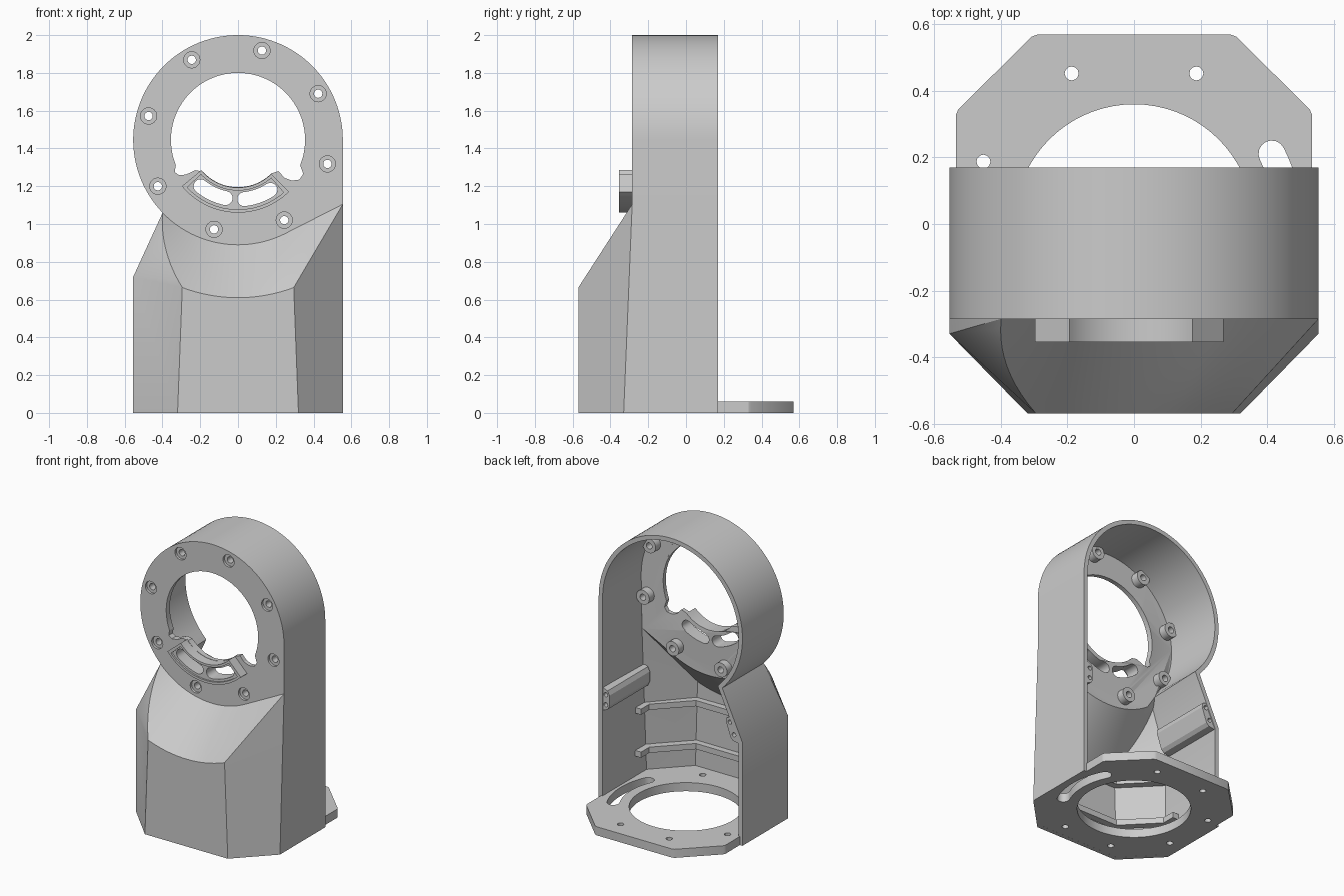
import bpy, bmesh, math
from math import sin, cos, radians, pi

if "Cube" in bpy.data.objects:
    bpy.data.objects.remove(bpy.data.objects["Cube"])

ZC, R = 1.445, 0.555          # ring centre height and outer radius
Y0, YB, YF = -0.285, 0.17, -0.57   # ring front, open back, lower front

grey = bpy.data.materials.new("plain_grey")
grey.diffuse_color = (0.6, 0.6, 0.6, 1)
grey.use_nodes = True
grey.node_tree.nodes["Principled BSDF"].inputs["Base Color"].default_value = grey.diffuse_color


def make(name, bm):
    bmesh.ops.recalc_face_normals(bm, faces=bm.faces)
    me = bpy.data.meshes.new(name)
    bm.to_mesh(me)
    bm.free()
    me.materials.append(grey)
    ob = bpy.data.objects.new(name, me)
    bpy.context.collection.objects.link(ob)
    return ob


def prisms(name, outlines, axis, a, b):
    """Extrude closed 2D outlines along y or z from a to b."""
    bm = bmesh.new()
    for pts in outlines:
        at = lambda p, t: (p[0], t, p[1]) if axis == 'y' else (p[0], p[1], t)
        lo = [bm.verts.new(at(p, a)) for p in pts]
        hi = [bm.verts.new(at(p, b)) for p in pts]
        bm.faces.new(lo)
        bm.faces.new(hi[::-1])
        for i in range(len(pts)):
            j = (i + 1) % len(pts)
            bm.faces.new((lo[i], lo[j], hi[j], hi[i]))
    return make(name, bm)


def arc(r, d0, d1, n, cx=0.0, cy=0.0):
    return [(cx + r * cos(radians(d0 + (d1 - d0) * i / n)),
             cy + r * sin(radians(d0 + (d1 - d0) * i / n))) for i in range(n + 1)]


def circle(r, cx, cy, n=24):
    return arc(r, 0, 360, n, cx, cy)[:-1]


def slot(r0, r1, d0, d1, cy=0.0):
    """Kidney slot with rounded ends."""
    rm, h = (r0 + r1) / 2, (r1 - r0) / 2
    e0 = (rm * cos(radians(d0)), cy + rm * sin(radians(d0)))
    e1 = (rm * cos(radians(d1)), cy + rm * sin(radians(d1)))
    return (arc(r1, d0, d1, 14, 0, cy) + arc(h, d1, d1 + 180, 8, *e1)[1:]
            + arc(r0, d1, d0, 14, 0, cy)[1:] + arc(h, d0 + 180, d0 + 360, 8, *e0)[1:-1])


def apply_mod(ob, kind, **kw):
    m = ob.modifiers.new("m", kind)
    for k, v in kw.items():
        setattr(m, k, v)
    bpy.context.view_layer.objects.active = ob
    bpy.ops.object.modifier_apply(modifier=m.name)


def cut(ob, *cutters):
    for c in cutters:
        apply_mod(ob, 'BOOLEAN', operation='DIFFERENCE', solver='EXACT', object=c)


# ---- Housing: one outer skin, thickened inward ----
bm = bmesh.new()
V = lambda x, y, z: bm.verts.new((x, y, z))
TH0, TAN, TH1 = radians(-46), radians(27), math.atan2(0.555, 0.34)
OUT = math.asin(0.295 / 0.835)
N, M = 48, 10

# sloping throat between ring plate and lower front
grid = []
for j in range(M + 1):
    t, row = j / M, []
    for i in range(N + 1):
        u = i / N
        ti, to = TH0 + (TH1 - TH0) * u, OUT * (2 * u - 1)
        ri = R if ti < TAN else R / cos(ti - TAN)
        ro = 0.835
        th, r = ti + (to - ti) * t, ri + (ro - ri) * t
        px, pz = r * sin(th), ZC - r * cos(th)
        qx = ri * sin(ti) * (1 - t) + ro * sin(to) * t
        qz = ZC - ri * cos(ti) * (1 - t) - ro * cos(to) * t
        row.append(V(px + (qx - px) * u, Y0 + (YF - Y0) * t, pz + (qz - pz) * u))
    grid.append(row)
for j in range(M):
    for i in range(N):
        bm.faces.new((grid[j][i], grid[j][i + 1], grid[j + 1][i + 1], grid[j + 1][i]))
A, B, C, E = grid[0][0], grid[0][N], grid[M][0], grid[M][N]

# side wall, following the ring over the top
ring = [V(x, Y0, z) for x, z in arc(R, 0, 224, 72, 0, ZC)[:-1]]
D, G, H = V(-R, Y0, 0.72), V(-R, Y0, 0), V(R, Y0, 0)
front = [H, B] + ring + [A, D, G]
back = [V(v.co.x, YB, v.co.z) for v in front]
for i in range(len(front) - 1):
    bm.faces.new((front[i], front[i + 1], back[i + 1], back[i]))
bm.faces.new([B] + ring + grid[0][:-1])

# chamfered lower front
D2, G2, H2 = V(-R, -0.33, 0.72), V(-R, -0.33, 0), V(R, -0.33, 0)
F, F2 = V(-0.32, YF, 0), V(0.32, YF, 0)
for j in range(M):
    bm.faces.new((grid[j][0], grid[j + 1][0], D2))
for f in ((A, D2, D), (D, D2, G2, G), (D2, C, F, G2), (B, E, H2), (E, F2, H2),
          (B, H2, H), grid[M] + [F2, F]):
    bm.faces.new(f)
housing = make("housing", bm)
big = max(housing.data.polygons, key=lambda p: len(p.vertices))
if big.normal.y > 0:
    housing.data.flip_normals()
apply_mod(housing, 'SOLIDIFY', thickness=0.03, offset=-1, use_even_offset=True)

# ---- Openings in the ring plate ----
screws = [(0.49 * cos(radians(75 + 45 * k)), ZC + 0.49 * sin(radians(75 + 45 * k)))
          for k in range(8)]
opening = (arc(0.355, -22, 202, 72, 0, ZC)
           + [(-0.335, 1.275), (-0.312, 1.258), (-0.275, 1.262), (-0.225, 1.285)]
           + arc(0.25, 222, 315, 24, 0, ZC)
           + [(0.215, 1.28), (0.245, 1.245), (0.285, 1.23), (0.325, 1.235), (0.345, 1.265)])
slots = [slot(0.278, 0.352, 231, 258, ZC), slot(0.278, 0.352, 276, 303, ZC)]
c_open = prisms("cut_opening", [opening], 'y', -0.5, -0.1)
c_screw = prisms("cut_screws", [circle(0.022, *s) for s in screws], 'y', -0.5, -0.1)
c_sink = prisms("cut_sinks", [circle(0.043, *s) for s in screws], 'y', -0.3, -0.268)
c_slot = prisms("cut_slots", slots, 'y', -0.5, -0.1)
cut(housing, c_open, c_screw, c_sink, c_slot)

# screw bosses inside the ring
bosses = prisms("screw_bosses", [circle(0.05, *s) for s in screws], 'y', -0.26, -0.2)
cut(bosses, c_screw)

# raised connector pad with a recessed face
pad_shape = lambda r0, r1, a, b: arc(r1, a, b, 28, 0, ZC) + arc(r0, b, a, 28, 0, ZC)
pad = prisms("connector_pad", [pad_shape(0.252, 0.385, 219.5, 314.5)], 'y', -0.355, -0.28)
c_rec = prisms("cut_recess", [pad_shape(0.268, 0.368, 223, 311)], 'y', -0.4, -0.343)
cut(pad, c_slot, c_rec)

# ---- Base flange ----
half = [(0.29, 0.57), (0.308, 0.563), (0.528, 0.345), (0.535, 0.33), (0.535, 0.16),
        (0.548, 0.16), (0.548, -0.328), (0.315, -0.565)]
base = prisms("base_flange", [half + [(-x, y) for x, y in half[::-1]]], 'z', 0, 0.06)
bolts = [circle(0.021, 0.49 * cos(radians(a)), 0.49 * sin(radians(a)), 12)
         for a in [67.5 + 45 * k for k in range(6)]]
c_base = prisms("cut_base", [circle(0.36, 0, 0, 72), slot(0.425, 0.505, -24, 27)] + bolts,
                'z', -0.1, 0.2)
cut(base, c_base)

# ---- Inner ribs ----
rib = [(0.53, -0.19), (0.53, -0.3), (0.29, -0.545)]
rin = [(0.48, -0.19), (0.48, -0.28), (0.27, -0.495)]
loop = rib + [(-x, y) for x, y in rib[::-1]] + [(-x, y) for x, y in rin] + rin[::-1]
ribs = [prisms("%s_rib" % n, [loop], 'z', z, z + 0.04)
        for n, z in (("lower", 0.2), ("upper", 0.5))]

# ---- Side mounting bars with screw holes in the back ends ----
bars = prisms("side_bars", [[(0.54, 0.65), (0.54, 0.82), (0.49, 0.8), (0.475, 0.77),
                             (0.475, 0.7), (0.49, 0.67)],
                            [(-0.535, 0.7), (-0.47, 0.875), (-0.43, 0.86), (-0.425, 0.83),
                             (-0.46, 0.73), (-0.48, 0.71)]], 'y', -0.28, 0.165)
c_bar = prisms("cut_bars", [circle(0.015, x, z, 12) for x, z in
                            ((0.503, 0.77), (0.503, 0.7), (-0.455, 0.835), (-0.486, 0.755))],
               'y', 0.08, 0.3)
cut(bars, c_bar)

# ---- Tidy up ----
for c in (c_open, c_screw, c_sink, c_slot, c_rec, c_base, c_bar):
    bpy.data.objects.remove(c, do_unlink=True)
for ob in bpy.context.collection.objects:
    ob.select_set(True)
    bpy.context.view_layer.objects.active = ob
bpy.ops.object.shade_smooth_by_angle(angle=radians(25))
